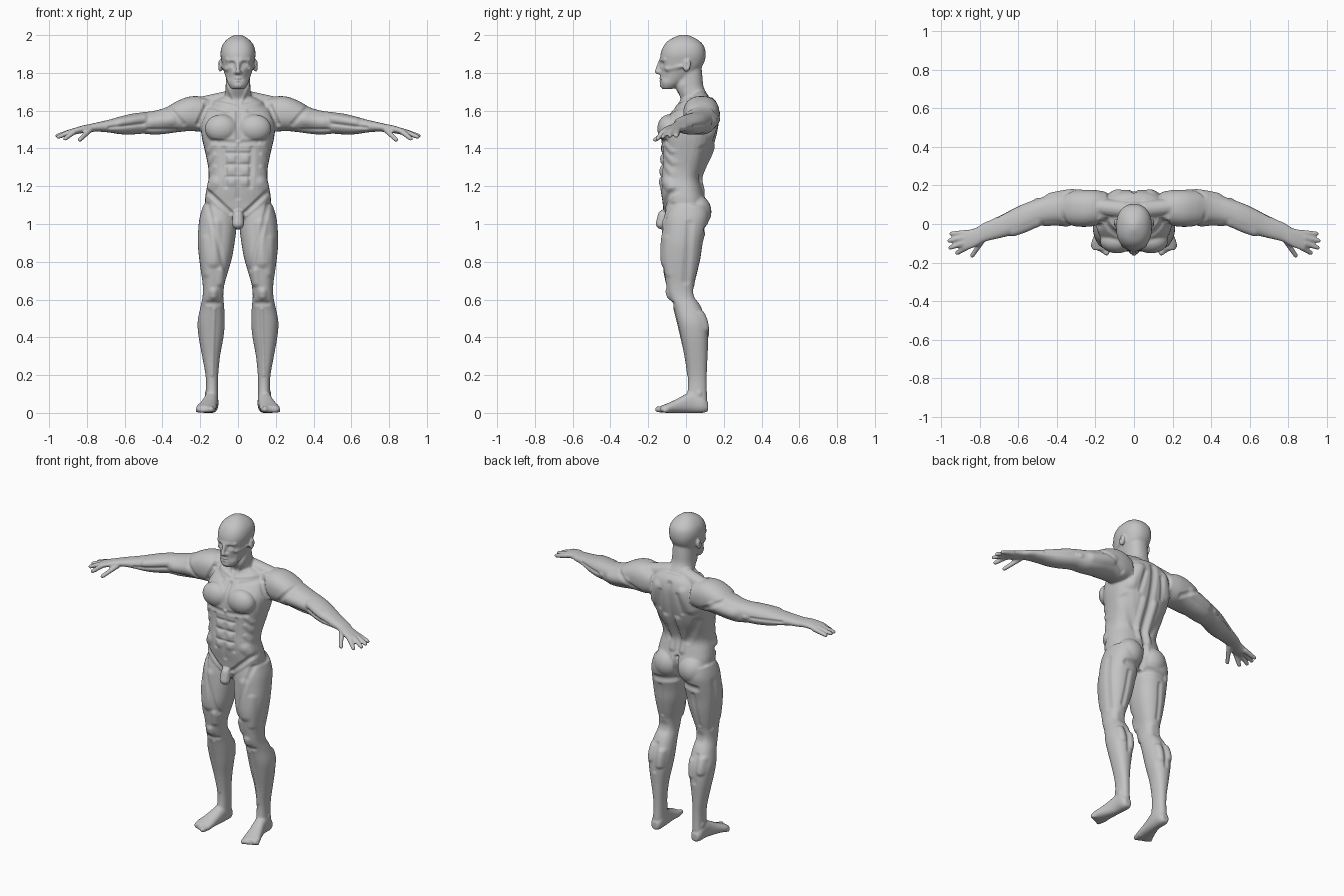
import bpy, bmesh, math
from mathutils import Vector, Matrix, kdtree

default_cube = bpy.data.objects.get("Cube")
if default_cube:
    bpy.data.objects.remove(default_cube, do_unlink=True)

masses = bmesh.new()


def blend(p, q, r, s, t):
    """Smooth curve through q and r."""
    return 0.5 * (2 * q + (r - p) * t + (2 * p - 5 * q + 4 * r - s) * t * t
                  + (3 * q - p - 3 * r + s) * t ** 3)


def loft(axis, rows, mirrored=False, power=2.3, sides=32, steps=4):
    """Skin rounded sections; a row is station, low, high, low, high."""
    stations = []
    last = len(rows) - 1
    for i in range(last):
        four = [rows[max(0, i - 1)], rows[i], rows[i + 1], rows[min(last, i + 2)]]
        for k in range(steps):
            stations.append([blend(*values, k / steps) for values in zip(*four)])
    stations.append(rows[last])
    for flip in ((1, -1) if mirrored else (1,)):
        rings = []
        for place, low_a, high_a, low_b, high_b in stations:
            ring = []
            for k in range(sides):
                angle = math.tau * k / sides
                c, s = math.cos(angle), math.sin(angle)
                a = math.copysign(abs(c) ** (2 / power), c)
                b = math.copysign(abs(s) ** (2 / power), s)
                point = [(low_a + high_a + a * (high_a - low_a)) / 2,
                         (low_b + high_b + b * (high_b - low_b)) / 2]
                point.insert(axis, place)
                point[0] *= flip
                ring.append(masses.verts.new(point))
            rings.append(ring)
        for lower, upper in zip(rings, rings[1:]):
            for k in range(sides):
                n = (k + 1) % sides
                masses.faces.new((lower[k], lower[n], upper[n], upper[k]))
        masses.faces.new(rings[0])
        masses.faces.new(rings[-1])


def column(rows, **options):
    """Upright loft centred on x; a row is height, half width, front, back."""
    loft(2, [(z, -w, w, front, back) for z, w, front, back in rows], **options)


def ellipsoid(centre, radii, tilt=0):
    for flip in (1, -1):
        matrix = (Matrix.Diagonal((flip, 1, 1, 1)) @ Matrix.Translation(centre)
                  @ Matrix.Rotation(tilt, 4, "X") @ Matrix.Diagonal((*radii, 1)))
        bmesh.ops.create_uvsphere(masses, u_segments=24, v_segments=16, radius=1, matrix=matrix)


def rod(start, end, start_radius, end_radius):
    """Tapered rod with rounded ends on both sides: a sphere pulled apart at its waist."""
    start, end = Vector(start), Vector(end)
    turn = (end - start).to_track_quat("Z", "Y")
    for flip in (1, -1):
        ball = bmesh.ops.create_uvsphere(masses, u_segments=14, v_segments=10, radius=1)
        for v in ball["verts"]:
            at_end = v.co.z > .01
            v.co = (end if at_end else start) + turn @ v.co * (end_radius if at_end else start_radius)
            v.co.x *= flip


# Trunk and neck
column([(.99, .08, -.08, .06), (1.06, .165, -.115, .1), (1.12, .175, -.125, .105),
        (1.18, .168, -.135, .09), (1.24, .156, -.14, .078), (1.3, .158, -.135, .098),
        (1.38, .174, -.132, .135), (1.46, .192, -.132, .16), (1.53, .197, -.12, .174),
        (1.59, .18, -.08, .178), (1.64, .14, -.035, .165), (1.67, .09, -.02, .14)], power=2.5)
column([(1.6, .085, -.03, .14), (1.66, .075, -.026, .128), (1.72, .066, -.055, .095),
        (1.78, .064, -.06, .087), (1.86, .06, -.05, .08)])
rod((.05, .075, 1.66), (.2, .09, 1.63), .046, .045)
ellipsoid((.088, -.09, 1.505), (.088, .062, .075))
ellipsoid((.085, .058, 1.065), (.086, .077, .088))
rod((0, -.12, 1.045), (0, -.128, 1.005), .03, .034)

# Head with brow, nose, cheeks, lips and ears
column([(1.715, .035, -.125, -.07), (1.74, .052, -.135, -.03), (1.78, .066, -.136, .03),
        (1.82, .078, -.134, .075), (1.86, .087, -.136, .098), (1.9, .093, -.135, .104),
        (1.94, .086, -.12, .096), (1.97, .066, -.095, .07), (1.99, .04, -.06, .036),
        (2.002, .012, -.03, .005)])
rod((.012, -.13, 1.868), (.055, -.11, 1.87), .013, .013)
rod((0, -.138, 1.86), (0, -.153, 1.807), .009, .014)
rod((.008, -.142, 1.803), (.014, -.138, 1.803), .011, .01)
rod((.055, -.1, 1.82), (.08, -.03, 1.835), .015, .012)
rod((0, -.135, 1.765), (.018, -.13, 1.765), .011, .007)
ellipsoid((.094, .005, 1.838), (.012, .02, .034), -.2)

# Arms and palms
loft(0, [(.14, 0, .165, 1.5, 1.65), (.2, -.01, .176, 1.49, 1.675), (.26, -.015, .177, 1.492, 1.674),
         (.32, -.01, .172, 1.486, 1.652), (.38, 0, .163, 1.478, 1.618), (.44, 0, .15, 1.473, 1.6),
         (.5, -.01, .13, 1.478, 1.592), (.56, -.035, .11, 1.474, 1.584), (.62, -.055, .083, 1.475, 1.57),
         (.68, -.07, .052, 1.484, 1.553), (.74, -.083, .022, 1.489, 1.539), (.78, -.095, .005, 1.487, 1.53),
         (.82, -.118, -.02, 1.482, 1.522), (.87, -.135, -.033, 1.473, 1.507),
         (.89, -.128, -.043, 1.475, 1.499)], mirrored=True)

# Fingers, from little finger to thumb
for root, tip in [((.87, -.045, 1.487), (.945, -.05, 1.467)), ((.88, -.07, 1.49), (.955, -.086, 1.467)),
                  ((.88, -.098, 1.49), (.95, -.122, 1.462)), ((.87, -.123, 1.487), (.915, -.15, 1.452)),
                  ((.785, -.085, 1.497), (.837, -.163, 1.446))]:
    rod(root, tip, .0155, .0125)

# Legs
loft(2, [(1.1, .02, .184, -.1, .115), (1.04, .01, .202, -.115, .122), (.98, .008, .21, -.12, .11),
         (.9, .018, .213, -.125, .09), (.82, .032, .206, -.126, .078), (.74, .055, .195, -.115, .06),
         (.68, .072, .187, -.105, .045), (.62, .078, .187, -.093, .047), (.56, .073, .199, -.066, .08),
         (.48, .07, .214, -.045, .112), (.4, .077, .208, -.026, .118), (.3, .095, .19, -.004, .114),
         (.2, .105, .172, .01, .11), (.13, .106, .169, .01, .11), (.07, .105, .172, 0, .113)],
     mirrored=True)

# Feet and toes
loft(1, [(.117, .118, .162, .008, .055), (.09, .105, .175, 0, .09), (.04, .104, .178, 0, .115),
         (0, .107, .186, 0, .1), (-.05, .112, .203, 0, .073), (-.1, .115, .222, 0, .05),
         (-.135, .122, .215, .003, .036)], mirrored=True)
for k in range(5):
    spread = k / 4
    width = .019 - .007 * math.sqrt(spread)
    rod((.138 + .068 * spread, -.1, width), (.142 + .074 * spread, -.147 + .035 * spread, width),
        width, width * .9)

# Fuse the masses into one skin
bmesh.ops.recalc_face_normals(masses, faces=masses.faces)
raw = bpy.data.meshes.new("body_masses")
masses.to_mesh(raw)
masses.free()
body = bpy.data.objects.new("body", raw)
bpy.context.collection.objects.link(body)
remesh = body.modifiers.new("fuse", "REMESH")
remesh.mode = "VOXEL"
remesh.voxel_size = .006
soften = body.modifiers.new("soften", "SMOOTH")
soften.factor = .5
soften.iterations = 6
skin = bpy.data.meshes.new_from_object(body.evaluated_get(bpy.context.evaluated_depsgraph_get()))
body.modifiers.clear()
body.data = skin
bpy.data.meshes.remove(raw)
skin.name = "body"

# Sculpting strokes, drawn on the skin as seen from one direction
points = [v.co.copy() for v in skin.vertices]
normals = [v.normal.copy() for v in skin.vertices]
flat = {"front": lambda p: (abs(p.x), p.z, 0), "side": lambda p: (p.y, p.z, 0)}
facing = {"front": lambda p, n: -n.y, "back": lambda p, n: n.y,
          "side": lambda p, n: n.x if p.x > 0 else -n.x}
finders = {}
for view, project in flat.items():
    finders[view] = kdtree.KDTree(len(points))
    for index, point in enumerate(points):
        finders[view].insert(project(point), index)
    finders[view].balance()
finders["back"] = finders["front"]


def stroke(view, start, end, radius, height):
    a, b = Vector((*start, 0)), Vector((*end, 0))
    line = b - a
    for spot, index, _ in finders[view].find_range((a + b) / 2, line.length / 2 + radius):
        along = (spot - a).dot(line) / line.length_squared
        near = (spot - a - line * min(1, max(0, along))).length / radius
        toward = min(1, 2 * facing[view](points[index], normals[index]))
        if near < 1 and toward > 0:
            points[index] += normals[index] * height * toward * (1 - near * near) ** 2


FINE, THIN, MID, WIDE = .013, .02, .03, .042
GROOVE, DEEP, RIDGE, SWELL = -.006, -.011, .005, .01

# Chest, belly and groin
stroke("front", (0, 1.59), (0, 1.45), THIN, DEEP)
stroke("front", (0, 1.42), (0, 1.14), THIN, GROOVE)
stroke("front", (.02, 1.625), (.18, 1.655), FINE, RIDGE)
stroke("front", (.06, 1.6), (.17, 1.63), THIN, GROOVE)
stroke("front", (.17, 1.62), (.21, 1.53), THIN, DEEP)
stroke("front", (.02, 1.43), (.13, 1.435), THIN, GROOVE)
stroke("front", (.075, 1.4), (.065, 1.2), THIN, GROOVE)
for height in (1.375, 1.315, 1.25):
    stroke("front", (.01, height), (.06, height), FINE, GROOVE)
    stroke("front", (.035, height - .03), (.04, height - .03), MID, RIDGE)
    stroke("front", (.125, height + .05), (.155, height + .01), THIN, RIDGE)
stroke("front", (.13, 1.22), (.15, 1.2), WIDE, SWELL)
stroke("front", (.17, 1.18), (.04, 1.06), THIN, DEEP)

# Back and seat
stroke("back", (0, 1.62), (0, 1.14), MID, DEEP)
stroke("back", (.04, 1.4), (.035, 1.18), MID, SWELL)
stroke("back", (.09, 1.59), (.13, 1.48), WIDE, SWELL)
stroke("back", (.06, 1.57), (.08, 1.45), THIN, GROOVE)
stroke("back", (.06, 1.24), (.15, 1.4), MID, GROOVE)
stroke("back", (0, 1.13), (0, 1), THIN, 2 * DEEP)
stroke("back", (.03, .98), (.14, .97), MID, DEEP)

# Face and neck
stroke("front", (.034, 1.846), (.036, 1.846), THIN, DEEP)
stroke("front", (.034, 1.843), (.036, 1.843), FINE, RIDGE)
stroke("front", (0, 1.765), (.02, 1.764), .008, GROOVE)
stroke("front", (0, 1.732), (.01, 1.732), THIN, RIDGE)
stroke("front", (.05, 1.78), (.055, 1.8), MID, GROOVE)
stroke("front", (.015, 1.64), (.06, 1.74), FINE, RIDGE)
stroke("side", (.005, 1.835), (.003, 1.845), FINE, GROOVE)

# Arm muscles
stroke("front", (.36, 1.55), (.45, 1.54), WIDE, SWELL)
stroke("front", (.33, 1.5), (.48, 1.5), FINE, GROOVE)
stroke("front", (.37, 1.62), (.29, 1.53), THIN, GROOVE)
stroke("front", (.5, 1.56), (.62, 1.54), MID, SWELL)
stroke("front", (.5, 1.53), (.68, 1.51), FINE, GROOVE)
stroke("back", (.3, 1.56), (.43, 1.54), WIDE, SWELL)
stroke("back", (.22, 1.52), (.36, 1.6), THIN, GROOVE)
stroke("back", (.5, 1.53), (.505, 1.53), THIN, RIDGE)
stroke("back", (.54, 1.53), (.7, 1.52), FINE, GROOVE)

# Leg muscles
stroke("front", (.12, 1), (.13, .8), WIDE, SWELL)
stroke("front", (.16, 1.1), (.07, .76), THIN, GROOVE)
stroke("front", (.088, .75), (.09, .69), MID, SWELL)
stroke("front", (.172, .92), (.168, .74), MID, RIDGE)
stroke("front", (.13, .64), (.13, .62), MID, SWELL)
stroke("front", (.1, .58), (.16, .58), THIN, GROOVE)
stroke("front", (.125, .55), (.137, .2), FINE, RIDGE)
stroke("back", (.115, .92), (.13, .72), THIN, GROOVE)
stroke("back", (.13, .64), (.13, .62), WIDE, GROOVE)
stroke("back", (.105, .5), (.11, .42), MID, SWELL)
stroke("back", (.175, .52), (.175, .45), MID, SWELL)
stroke("back", (.14, .54), (.14, .38), THIN, GROOVE)
stroke("side", (.02, 1), (0, .7), MID, GROOVE)
stroke("side", (.07, .1), (.07, .105), THIN, RIDGE)

# Smooth skin in one grey
skin.vertices.foreach_set("co", [value for point in points for value in point])
skin.shade_smooth()
skin.update()
grey = bpy.data.materials.new("clay grey")
grey.use_nodes = True
grey.diffuse_color = (.55, .55, .55, 1)
grey.node_tree.nodes["Principled BSDF"].inputs["Base Color"].default_value = (.55, .55, .55, 1)
skin.materials.clear()
skin.materials.append(grey)
